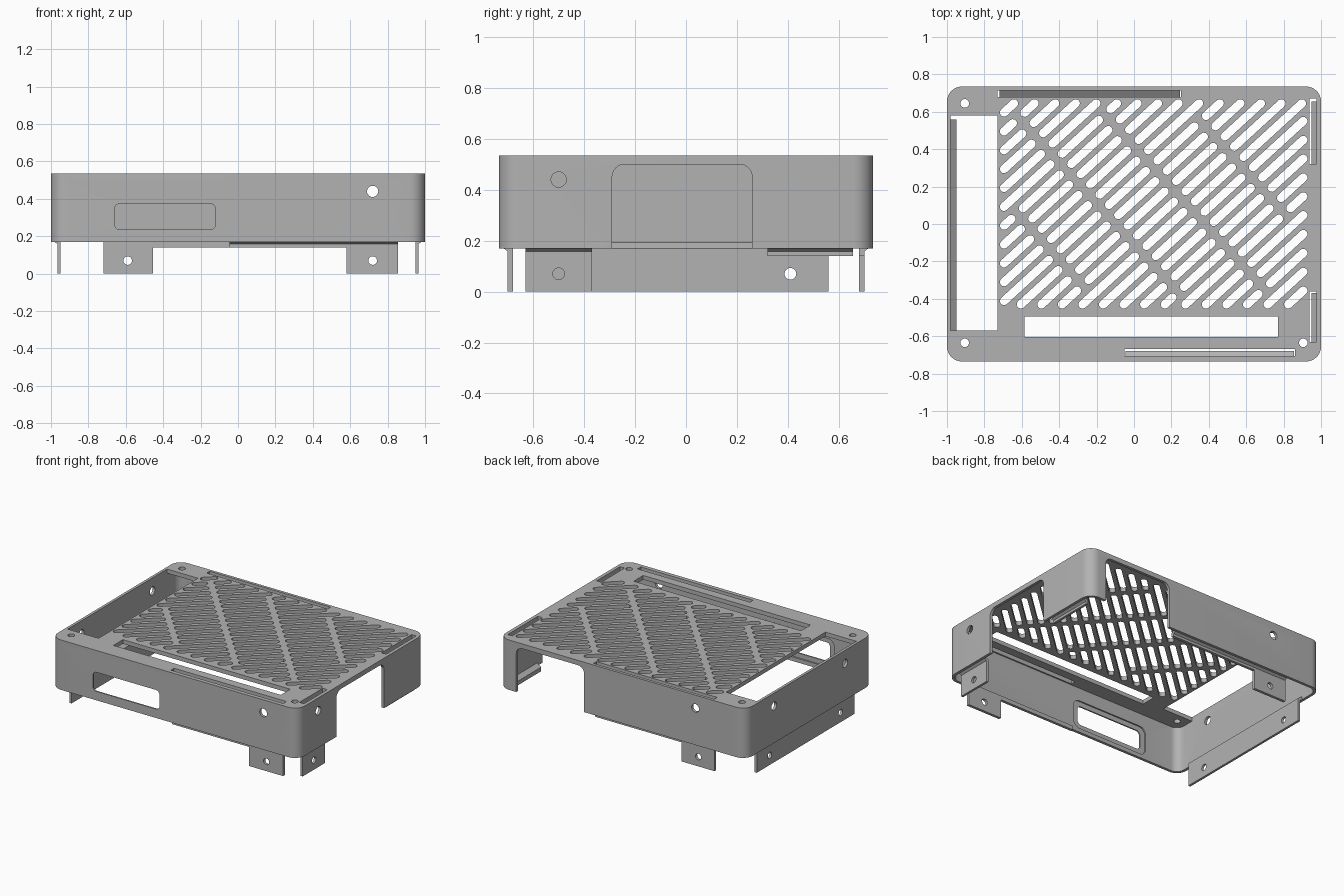
import bpy
from math import cos, sin, pi, radians
from mathutils import Matrix, Vector

if "Cube" in bpy.data.objects:
    bpy.data.objects.remove(bpy.data.objects["Cube"], do_unlink=True)

grey = bpy.data.materials.new("mid grey")
grey.use_nodes = True
grey.diffuse_color = (0.45, 0.45, 0.45, 1)
grey.node_tree.nodes["Principled BSDF"].inputs["Base Color"].default_value = (0.45, 0.45, 0.45, 1)

# Local outline axes (u, v) and extrusion direction in world space
FRAMES = {
    "z": Matrix.Identity(4),
    "y": Matrix.Rotation(pi / 2, 4, "X"),                                  # u = x, v = z
    "x": Matrix(((0, 0, 1, 0), (1, 0, 0, 0), (0, 1, 0, 0), (0, 0, 0, 1))),  # u = y, v = z
}


def arc(cx, cy, r, a0, a1, n):
    return [(cx + r * cos(a0 + (a1 - a0) * i / n), cy + r * sin(a0 + (a1 - a0) * i / n))
            for i in range(n + 1)]


def circle(cx, cy, r):
    return arc(cx, cy, r, 0, 2 * pi, 24)[:-1]


def rect(u0, u1, v0, v1, r=0, n=8):
    if not r:
        return [(u0, v0), (u1, v0), (u1, v1), (u0, v1)]
    corners = [(u0 + r, v0 + r), (u1 - r, v0 + r), (u1 - r, v1 - r), (u0 + r, v1 - r)]
    return [p for i, c in enumerate(corners) for p in arc(*c, r, pi + i * pi / 2, pi * 1.5 + i * pi / 2, n)]


def capsule(a, b, r):
    ang = (b - a).angle_signed(Vector((1, 0)))
    return arc(b.x, b.y, r, ang - pi / 2, ang + pi / 2, 6) + arc(a.x, a.y, r, ang + pi / 2, ang + pi * 1.5, 6)


def slab(name, outlines, w0, w1, axis="z"):
    """Fill outlines (later ones are holes) and extrude from w0 to w1 along a world axis."""
    curve = bpy.data.curves.new(name, "CURVE")
    curve.dimensions = "2D"
    curve.fill_mode = "BOTH"
    curve.extrude = (w1 - w0) / 2
    for pts in outlines:
        s = curve.splines.new("POLY")
        s.points.add(len(pts) - 1)
        for p, (u, v) in zip(s.points, pts):
            p.co = (u, v, 0, 1)
        s.use_cyclic_u = True
    temp = bpy.data.objects.new(name + "_outline", curve)
    bpy.context.collection.objects.link(temp)
    mesh = bpy.data.meshes.new_from_object(temp.evaluated_get(bpy.context.evaluated_depsgraph_get()))
    bpy.data.objects.remove(temp, do_unlink=True)
    bpy.data.curves.remove(curve)
    mid = (w0 + w1) / 2
    shift = Vector((mid if axis == "x" else 0, mid if axis == "y" else 0, mid if axis == "z" else 0))
    mesh.transform(Matrix.Translation(shift) @ FRAMES[axis])
    mesh.name = name
    mesh.materials.clear()
    mesh.materials.append(grey)
    obj = bpy.data.objects.new(name, mesh)
    bpy.context.collection.objects.link(obj)
    weld = obj.modifiers.new("weld", "WELD")
    weld.merge_threshold = 0.0001
    return obj


def finish(obj):
    bpy.ops.object.select_all(action="DESELECT")
    obj.select_set(True)
    bpy.context.view_layer.objects.active = obj
    for m in list(obj.modifiers):
        bpy.ops.object.modifier_apply(modifier=m.name)
    bpy.ops.object.shade_smooth_by_angle(angle=radians(30))


def cut(obj, cutters):
    for c in cutters:
        finish(c)
        m = obj.modifiers.new("cut", "BOOLEAN")
        m.operation, m.solver, m.object = "DIFFERENCE", "EXACT", c
    finish(obj)
    for c in cutters:
        bpy.data.objects.remove(c, do_unlink=True)


X, Y, WALL = 1.0, 0.735, 0.02
BASE, DECK, TOP = 0.17, 0.505, 0.535

# Diagonal vent slots, interrupted by three long ribs and one short rib
along = Vector((cos(radians(42.5)), sin(radians(42.5))))
across = Vector((-along.y, along.x))
ribs = [-0.423, -0.072, 0.28, 0.632]
slot_r, gap, shortest = 0.0225, 0.042, 0.04
vents = []
for k in range(26):
    start = across * (0.909 - 0.0743 * k)
    lo = max((-0.695 - start.x) / along.x, (-0.43 - start.y) / along.y)
    hi = min((0.905 - start.x) / along.x, (0.645 - start.y) / along.y)
    if hi - lo < 0.01:
        continue
    for rib in ribs:
        if rib - gap - lo > shortest and hi - rib - gap > shortest:
            vents.append(capsule(start + along * lo, start + along * (rib - gap), slot_r))
            lo = rib + gap
    vents.append(capsule(start + along * lo, start + along * hi, slot_r))

# Top deck with windows, clip slots and screw holes
openings = [
    rect(-0.98, -0.73, -0.57, 0.58), rect(-0.585, 0.77, -0.605, -0.495),
    rect(-0.05, 0.86, -0.705, -0.668), rect(-0.73, 0.25, 0.68, 0.714),
    rect(0.938, 0.975, 0.32, 0.67), rect(0.938, 0.975, -0.63, -0.36),
]
screws = [circle(-0.905, 0.645, 0.023), circle(-0.905, -0.635, 0.023), circle(0.905, -0.635, 0.023)]
finish(slab("vented_top", [rect(-X, X, -Y, Y, 0.08)] + openings + screws + vents, DECK, TOP))

# Side walls with arches, port window and bolt holes
walls = slab("side_walls", [rect(-X, X, -Y, Y, 0.08),
                            rect(-X + WALL, X - WALL, -Y + WALL, Y - WALL, 0.06)], BASE, DECK)
cut(walls, [
    slab("right_arch", [rect(-0.29, 0.26, 0, 0.5, 0.05)], 0.9, 1.1, "x"),
    slab("back_arch", [rect(0.31, 0.86, 0, 0.5, 0.05)], 0.65, 0.85, "y"),
    slab("port_window", [rect(-0.66, -0.12, 0.235, 0.375, 0.03)], -0.8, -0.65, "y"),
    slab("port_recess", [rect(-0.70, -0.08, 0.2, 0.41, 0.05)], -Y + 0.01, -0.65, "y"),
    slab("front_bolt", [circle(0.72, 0.44, 0.03)], -0.8, -0.65, "y"),
    slab("back_bolt", [circle(-0.59, 0.44, 0.03)], 0.65, 0.8, "y"),
    slab("right_bolt", [circle(-0.5, 0.44, 0.03)], 0.9, 1.1, "x"),
    slab("left_bolts", [circle(s * 0.41, 0.44, 0.03) for s in (-1, 1)], -1.1, -0.9, "x"),
])


# Mounting clips: a sloped strip inside the wall, with a drilled tab hanging below
def clip(name, axis, side, span, tab=None, holes=()):
    outer, inner, wall = (0.965, 0.948, X - WALL) if axis == "x" else (0.70, 0.68, Y - WALL)
    section = [(wall + 0.003, 0.195), (inner, 0.17), (inner, 0.14), (outer, 0.14), (outer, 0.158), (wall + 0.003, 0.171)]
    section = [(side * w, z) for w, z in section]
    finish(slab(name + "_strip", [section], *span, "y" if axis == "x" else "x"))
    if tab:
        w0, w1 = sorted((side * inner, side * outer))
        plate = [rect(*tab, 0, 0.14)] + [circle(h, 0.07, 0.023) for h in holes]
        finish(slab(name + "_tab", plate, w0, w1, axis))


clip("front_clip", "y", -1, (-0.045, 0.855), (0.58, 0.855), [0.72])
clip("back_clip", "y", 1, (-0.72, 0.245), (-0.72, -0.455), [-0.59])
clip("right_front_clip", "x", 1, (-0.63, -0.37), (-0.63, -0.37), [-0.5])
clip("right_back_clip", "x", 1, (0.32, 0.655))
clip("left_clip", "x", -1, (-0.57, 0.56), (-0.57, 0.56), [-0.41, 0.41])
